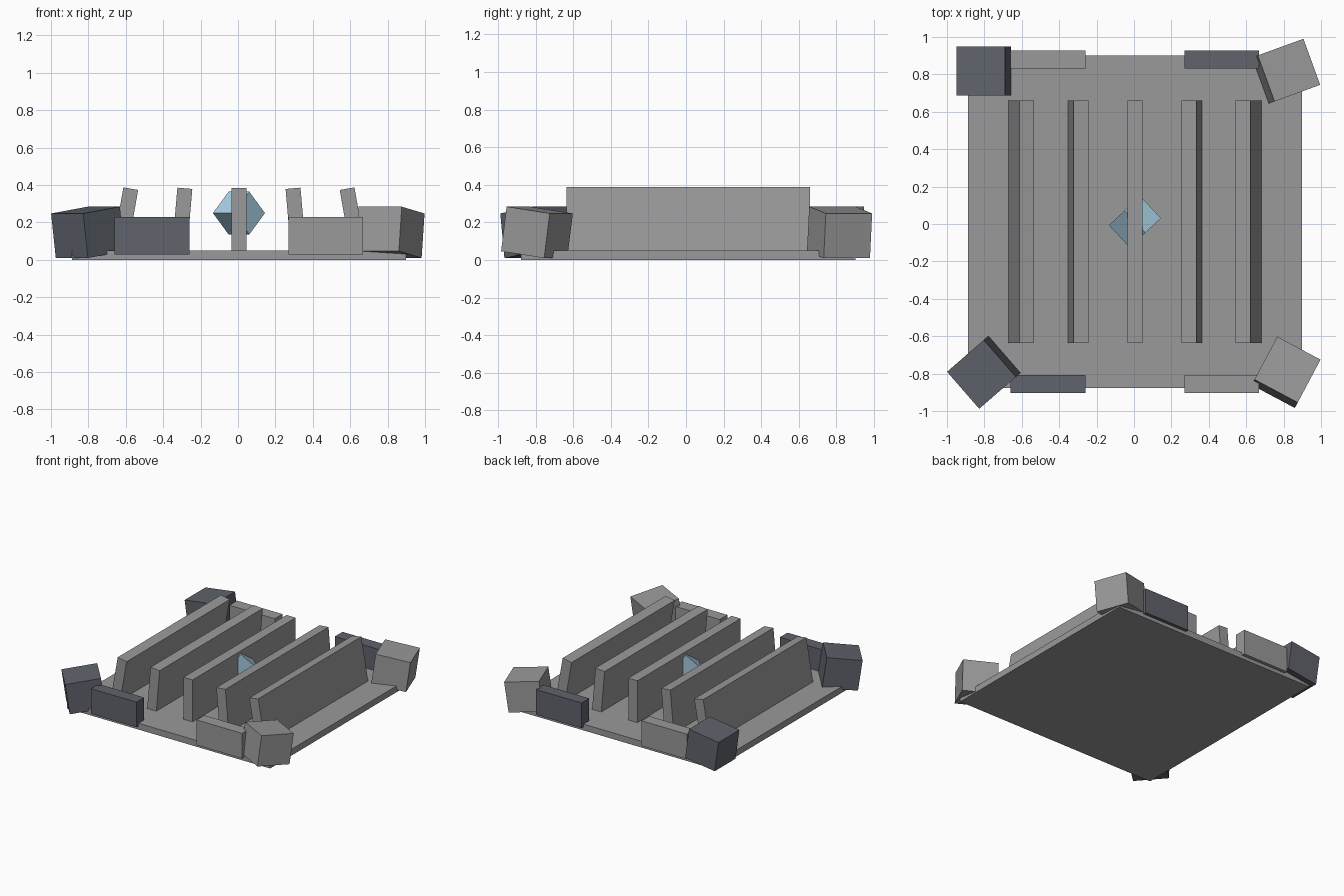
import bpy
from math import radians
from mathutils import Matrix, Vector

if "Cube" in bpy.data.objects:
    bpy.data.objects.remove(bpy.data.objects["Cube"])

CX, CY = 0.005, 0.012  # layout centre


def colour(name, rgb):
    m = bpy.data.materials.new(name)
    m.diffuse_color = (*rgb, 1)
    m.use_nodes = True
    m.node_tree.nodes["Principled BSDF"].inputs["Base Color"].default_value = m.diffuse_color
    return m


stone = colour("stone_grey", (0.32, 0.32, 0.32))
slate = colour("slate", (0.115, 0.125, 0.148))
ice = colour("ice_blue", (0.40, 0.64, 0.78))


def box(name, loc, size, rot=Matrix.Identity(4), mat=stone):
    bpy.ops.mesh.primitive_cube_add(size=1)
    ob = bpy.context.object
    ob.name = name
    ob.data.transform(Matrix.Diagonal((*size, 1)))
    offset = Vector((CX, CY, 0)) + Vector(loc)
    ob.matrix_world = Matrix.Translation(offset) @ rot
    ob.data.materials.append(mat)
    return ob


def turn(deg, axis):
    return Matrix.Rotation(radians(deg), 4, axis)


# Floor slab
box("floor_slab", (0, 0, 0.025), (1.784, 1.78, 0.05))

# Five parallel fins, leaning inward more towards the sides
for i in range(-2, 3):
    box(f"fin_{i + 3}", (i * 0.304, 0, 0.212), (0.08, 1.295, 0.342), turn(-5 * i, 'Y'))

# Low end walls, alternating in colour
for sx in (-1, 1):
    for sy in (-1, 1):
        box("end_wall", (sx * 0.464, sy * 0.868, 0.128), (0.40, 0.096, 0.20),
            mat=slate if sx == sy else stone)

# Corner blocks tipped outward, each turned its own way: (x side, y side, lean direction)
for sx, sy, lean in ((-1, -1, 221), (-1, 1, 180), (1, -1, 62), (1, 1, 20)):
    box("corner_block", (sx * 0.808, sy * 0.805, 0.147), (0.262, 0.262, 0.24),
        turn(lean, 'Z') @ turn(8, 'Y'), slate if sx < 0 else stone)

# Crystal cube standing on its edge in the middle fin
box("crystal_cube", (0, 0, 0.25), (0.162, 0.162, 0.162),
    turn(-47, 'Z') @ turn(45, 'X'), ice)
